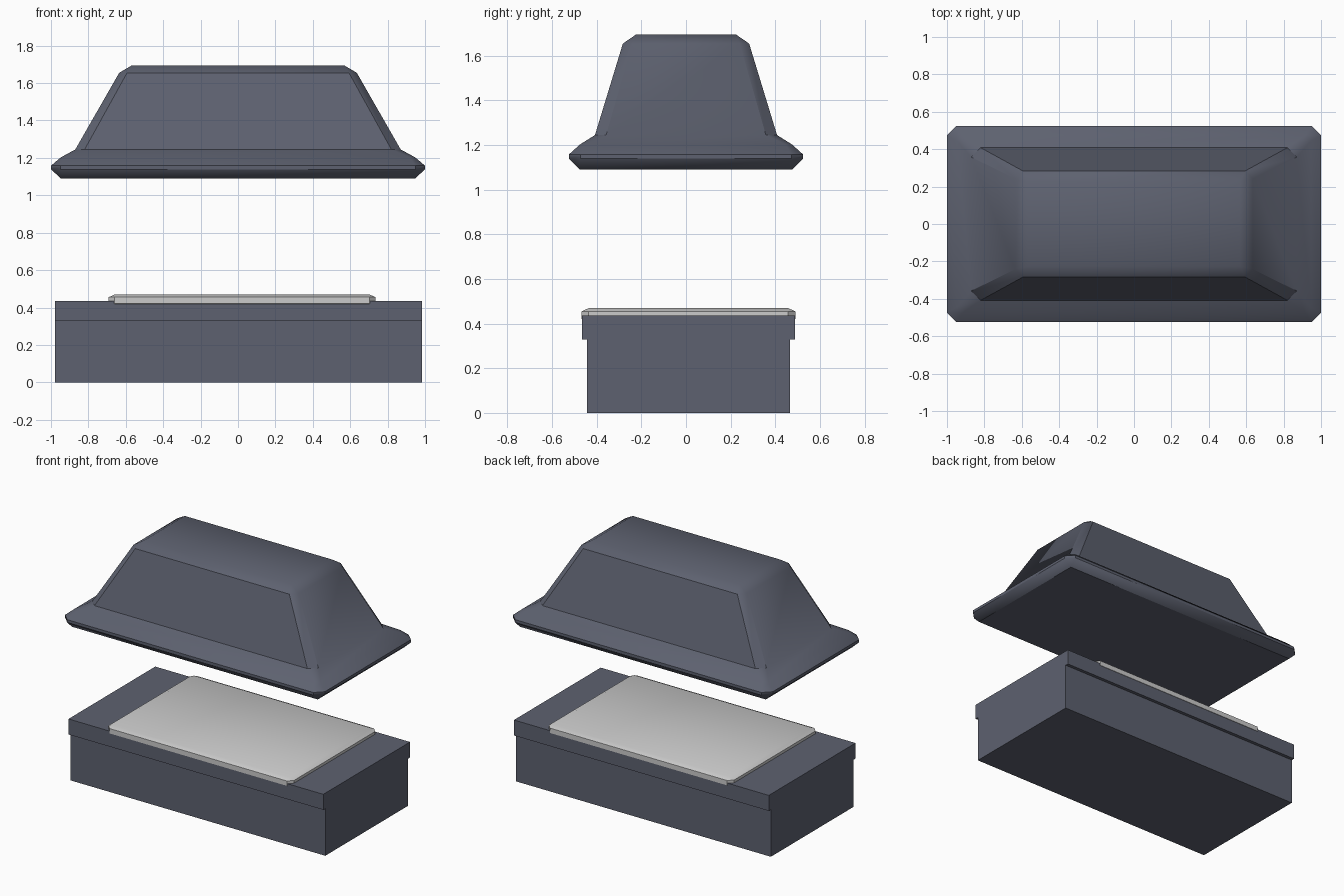
import bpy, bmesh, math

if "Cube" in bpy.data.objects:
    bpy.data.objects.remove(bpy.data.objects["Cube"])

slate = bpy.data.materials.new("slate")
slate.diffuse_color = (0.11, 0.12, 0.16, 1)
slate.use_nodes = True
slate.node_tree.nodes["Principled BSDF"].inputs["Base Color"].default_value = slate.diffuse_color


def finish(name, bm, mat=None):
    bmesh.ops.remove_doubles(bm, verts=bm.verts, dist=1e-5)
    bmesh.ops.recalc_face_normals(bm, faces=bm.faces)
    mesh = bpy.data.meshes.new(name)
    bm.to_mesh(mesh)
    bm.free()
    obj = bpy.data.objects.new(name, mesh)
    bpy.context.collection.objects.link(obj)
    if mat:
        mesh.materials.append(mat)
    return obj


def loft(name, rings, mat=None, centre=(0, 0)):
    """Stack of corner-cut rectangles: (half x, half y, corner cut, z)."""
    bm = bmesh.new()
    loops = []
    for hx, hy, c, z in rings:
        pts = [(hx, -hy + c), (hx, hy - c), (hx - c, hy), (-hx + c, hy),
               (-hx, hy - c), (-hx, -hy + c), (-hx + c, -hy), (hx - c, -hy)]
        loops.append([bm.verts.new((x + centre[0], y + centre[1], z)) for x, y in pts])
    for a, b in zip(loops, loops[1:]):
        for i in range(8):
            j = (i + 1) % 8
            bm.faces.new((a[i], a[j], b[j], b[i]))
    bm.faces.new(loops[0][::-1])
    bm.faces.new(loops[-1])
    return finish(name, bm, mat)


# Floating lid: bevelled flange rising into a tapered hood
lid = loft("lid", [
    (0.947, 0.475, 0.0, 1.09),
    (1.0, 0.525, 0.052, 1.139),
    (1.0, 0.525, 0.052, 1.158),
    (0.947, 0.475, 0.03, 1.203),
    (0.87, 0.408, 0.05, 1.245),
    (0.635, 0.283, 0.042, 1.655),
    (0.567, 0.225, 0.0, 1.695)], slate)

# Base: T-shaped profile extruded along x, overhanging front and back only
profile = [(-0.444, 0), (0.465, 0), (0.465, 0.328), (0.488, 0.328),
           (0.488, 0.436), (-0.466, 0.436), (-0.466, 0.328), (-0.444, 0.328)]
bm = bmesh.new()
face = bm.faces.new([bm.verts.new((-0.979, y, z)) for y, z in profile])
ext = bmesh.ops.extrude_face_region(bm, geom=[face], use_keep_orig=True)
bmesh.ops.translate(bm, vec=(1.962, 0, 0),
                    verts=[v for v in ext["geom"] if isinstance(v, bmesh.types.BMVert)])
base = finish("base_box", bm, slate)

# Light bevelled pad let into the top of the base
pad = loft("pad", [
    (0.682, 0.448, 0.0, 0.407),
    (0.714, 0.479, 0.032, 0.421),
    (0.714, 0.479, 0.032, 0.455),
    (0.682, 0.448, 0.0, 0.469)], centre=(0.022, 0.011))

# Soft shading over the shallow bevels of the lid and pad
for obj in (lid, pad):
    bpy.ops.object.select_all(action='DESELECT')
    obj.select_set(True)
    bpy.context.view_layer.objects.active = obj
    bpy.ops.object.shade_smooth_by_angle(angle=math.radians(38))
